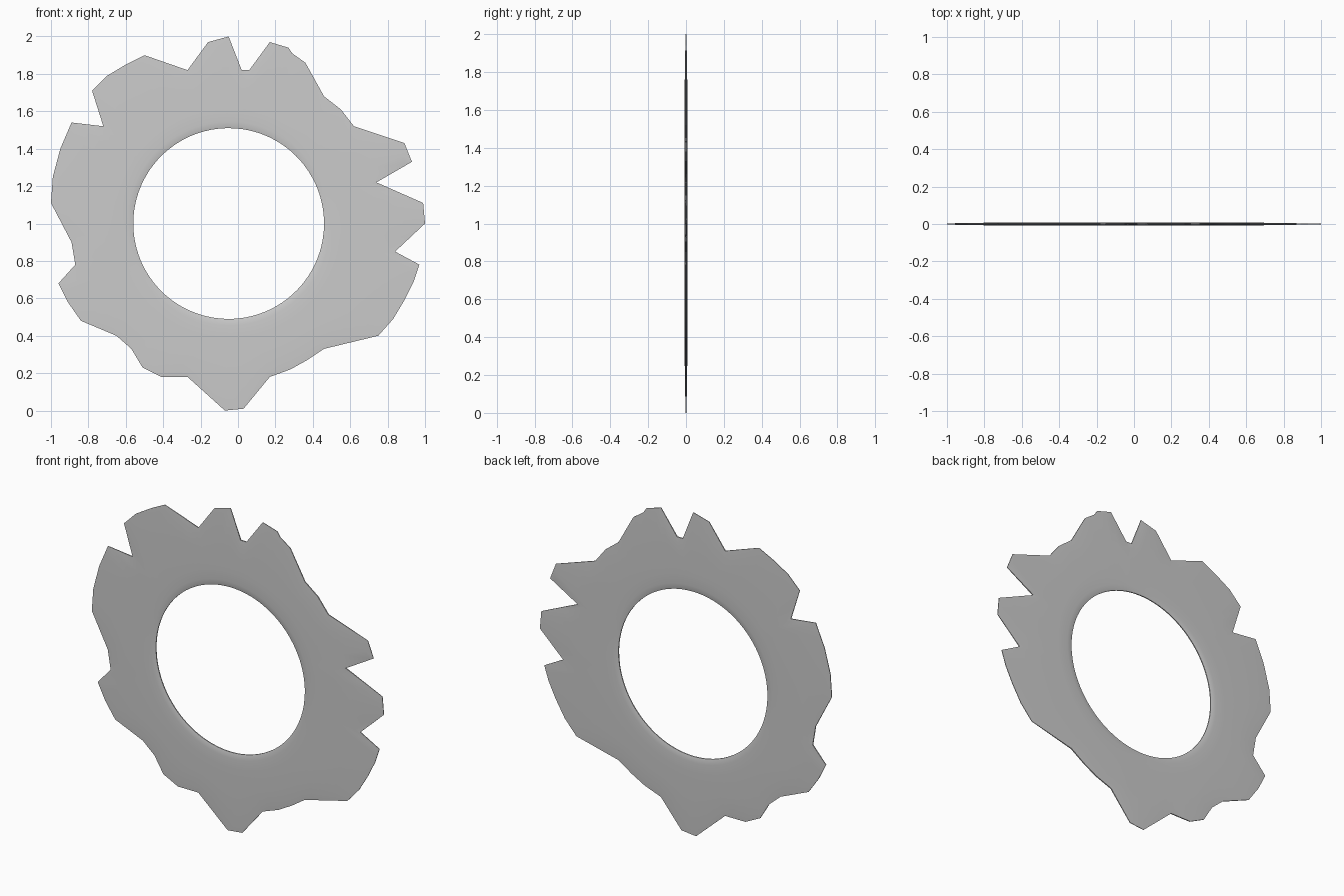
import bpy
import bmesh
import math
from mathutils import Vector

# Remove the default object
if "Cube" in bpy.data.objects:
    bpy.data.objects.remove(bpy.data.objects["Cube"], do_unlink=True)

# Single stone-grey colour
stone = bpy.data.materials.new("stone_grey")
stone.use_nodes = True
colour = (0.6, 0.6, 0.6, 1)
stone.diffuse_color = colour
stone.node_tree.nodes["Principled BSDF"].inputs["Base Color"].default_value = colour

# Jagged outer outline (x, z), clockwise from the top tooth
OUTLINE = [
    (-.05, 2), (.02, 1.82), (.06, 1.82), (.17, 1.97), (.27, 1.94), (.29, 1.91),
    (.36, 1.86), (.46, 1.68), (.55, 1.61), (.62, 1.52), (.89, 1.43), (.93, 1.33),
    (.74, 1.22), (.99, 1.11), (1, 1), (.84, .85), (.97, .78), (.94, .69),
    (.89, .59), (.83, .49), (.75, .4), (.46, .33), (.37, .27), (.28, .22),
    (.17, .18), (.03, .01), (-.07, 0), (-.27, .18), (-.41, .18), (-.51, .23),
    (-.57, .33), (-.65, .4), (-.84, .48), (-.91, .58), (-.96, .68), (-.87, .78),
    (-.89, .9), (-1, 1.11), (-.99, 1.25), (-.95, 1.4), (-.89, 1.54),
    (-.72, 1.52), (-.78, 1.71), (-.7, 1.79), (-.6, 1.85), (-.5, 1.9),
    (-.27, 1.82), (-.16, 1.97),
]
CENTRE = Vector((-.05, 1))
HOLE = .51
MAX_STEP = math.radians(5)


def resample(points):
    """Split long outline edges so the round hole stays smooth."""
    result = []
    for i, point in enumerate(points):
        a = Vector(point) - CENTRE
        b = Vector(points[(i + 1) % len(points)]) - CENTRE
        steps = max(1, math.ceil(a.angle(b) / MAX_STEP))
        result += [a.lerp(b, k / steps) for k in range(steps)]
    return result


def half_thickness(radius):
    """The disc is thickest near the hole and thins toward the tooth tips."""
    return .0085 - .006 * max(0, min(1, (radius - .65) / .35))


def section(spoke):
    """Radius and half thickness from the hole lip out to the rim."""
    rim = spoke.length
    band = [(HOLE, .003), (HOLE + .012, .006), (HOLE + .035, .008), (HOLE + .1, .0085)]
    middle = (HOLE + .1 + rim) / 2
    shoulder = rim - .035
    band += [(r, half_thickness(r)) for r in (middle, shoulder)]
    band.append((rim, half_thickness(rim) * .65))
    return band


def build_ring(name):
    bm = bmesh.new()
    columns = []
    for spoke in resample(OUTLINE):
        direction = spoke.normalized()
        profile = section(spoke)
        # Front going outward, then back going inward: one closed loop
        loop = [(r, -h) for r, h in profile] + [(r, h) for r, h in reversed(profile)]
        column = []
        for radius, depth in loop:
            flat = CENTRE + direction * radius
            column.append(bm.verts.new((flat.x, depth, flat.y)))
        columns.append(column)
    # Skin neighbouring cross-sections
    for i, here in enumerate(columns):
        there = columns[(i + 1) % len(columns)]
        for j in range(len(here)):
            k = (j + 1) % len(here)
            bm.faces.new((here[j], there[j], there[k], here[k]))
    bmesh.ops.recalc_face_normals(bm, faces=bm.faces)
    mesh = bpy.data.meshes.new(name)
    bm.to_mesh(mesh)
    bm.free()
    mesh.materials.append(stone)
    obj = bpy.data.objects.new(name, mesh)
    bpy.context.collection.objects.link(obj)
    return obj


# Jagged ring
ring = build_ring("jagged_ring")
bpy.ops.object.select_all(action="DESELECT")
ring.select_set(True)
bpy.context.view_layer.objects.active = ring
bpy.ops.object.shade_smooth_by_angle(angle=math.radians(30))
